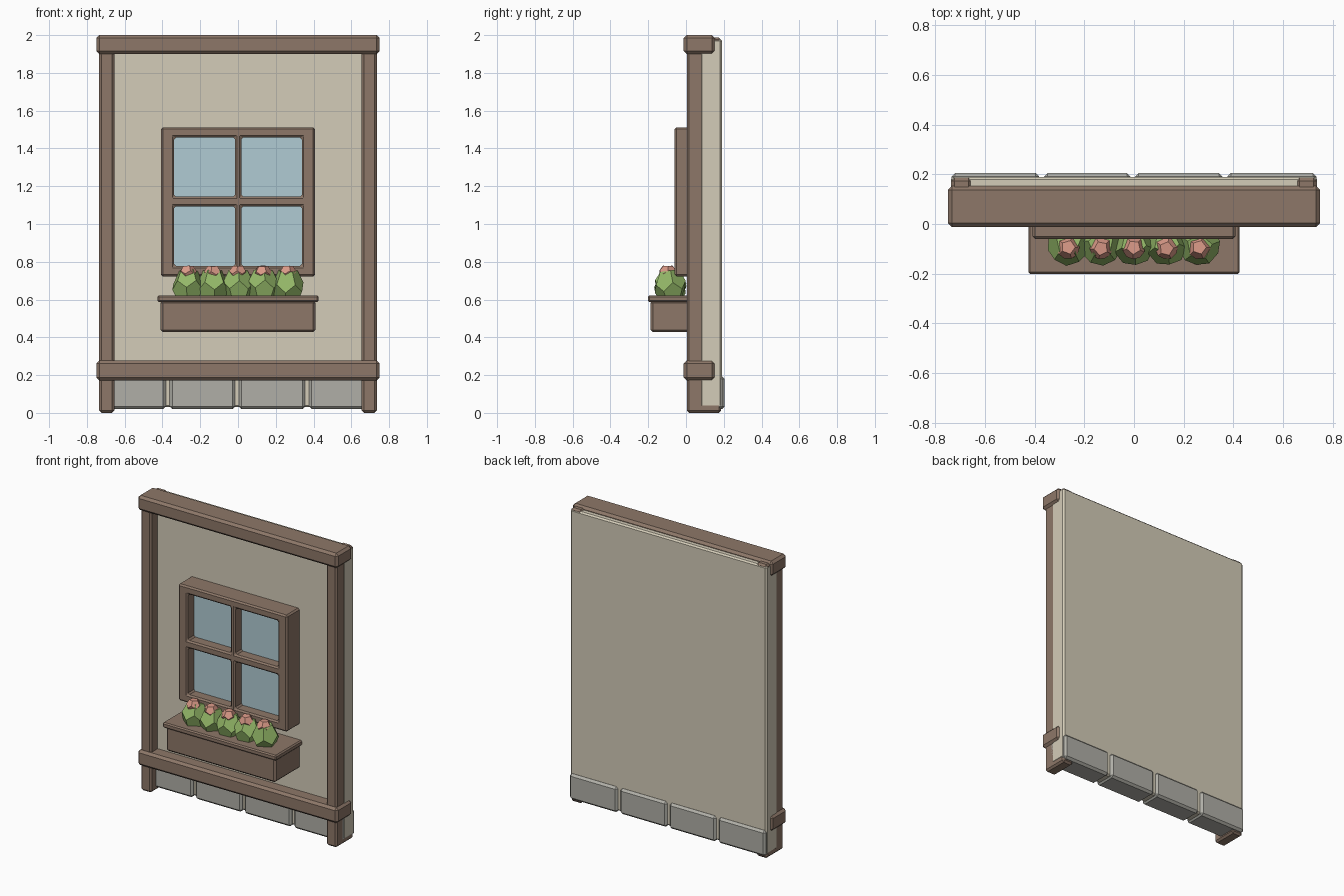
import bpy, bmesh, math, random
from mathutils import Vector, Matrix

if "Cube" in bpy.data.objects:
    bpy.data.objects.remove(bpy.data.objects["Cube"])

random.seed(4)


def mat(name, r, g, b):
    m = bpy.data.materials.new(name)
    lin = [((c / 255 + 0.055) / 1.055) ** 2.4 for c in (r, g, b)]
    m.diffuse_color = (*lin, 1)
    m.use_nodes = True
    m.node_tree.nodes["Principled BSDF"].inputs["Base Color"].default_value = m.diffuse_color
    return m


WOOD = mat("brown wood", 141, 119, 104)
PLASTER = mat("beige plaster", 212, 204, 184)
STONE = mat("grey stone", 176, 175, 167)
GLASS = mat("blue glass", 176, 203, 211)
LEAF = mat("leaf green", 148, 184, 104)
PETAL = mat("petal pink", 217, 153, 135)


def finish(name, bm, material, bevel=0.0):
    bmesh.ops.recalc_face_normals(bm, faces=bm.faces[:])
    me = bpy.data.meshes.new(name)
    bm.to_mesh(me)
    bm.free()
    me.materials.append(material)
    ob = bpy.data.objects.new(name, me)
    bpy.context.collection.objects.link(ob)
    if bevel:
        mod = ob.modifiers.new("chamfer", 'BEVEL')
        mod.width = bevel
        mod.segments = 1
        mod.limit_method = 'ANGLE'
    return ob


def box(name, x, y, z, material, bevel=0.012):
    """Chamfered box from (min, max) ranges on each axis."""
    bm = bmesh.new()
    bmesh.ops.create_cube(bm, size=1)
    for v in bm.verts:
        v.co = [r[0] if c < 0 else r[1] for c, r in zip(v.co, (x, y, z))]
    return finish(name, bm, material, bevel)


def dodecahedron(name, centre, radius, stretch, turn, tilt, material):
    """Twelve-sided lump standing on a pentagon face."""
    bm = bmesh.new()
    for ring_r, ring_z, phase in ((0.607, 0.795, 0), (0.982, 0.188, 0),
                                  (0.982, -0.188, 0.5), (0.607, -0.795, 0.5)):
        for i in range(5):
            a = (i + phase) * math.tau / 5
            bm.verts.new((ring_r * math.cos(a), ring_r * math.sin(a), ring_z))
    bmesh.ops.convex_hull(bm, input=bm.verts[:])
    bmesh.ops.dissolve_limit(bm, angle_limit=0.05, verts=bm.verts[:], edges=bm.edges[:])
    bm.transform(Matrix.Translation(centre)
                 @ Matrix.Diagonal((radius, radius, radius * stretch, 1))
                 @ Matrix.Rotation(tilt, 4, 'X') @ Matrix.Rotation(turn, 4, 'Z'))
    return finish(name, bm, material)


# Wall panel
box("wall_panel", (-0.737, 0.737), (0.075, 0.19), (0.03, 1.98), PLASTER, 0.01)

# Corner posts and cross beams
for side, s in (("left", -1), ("right", 1)):
    box(side + "_post", sorted((s * 0.655, s * 0.735)), (0.005, 0.186), (0.0, 1.988), WOOD)
box("top_beam", (-0.75, 0.75), (-0.012, 0.153), (1.9, 2.0), WOOD, 0.016)
box("bottom_beam", (-0.75, 0.75), (-0.012, 0.153), (0.172, 0.277), WOOD, 0.016)

# Row of foundation stones
edges = (-0.745, -0.372, -0.005, 0.366, 0.745)
for i in range(4):
    box(f"foundation_stone_{i + 1}", (edges[i] + 0.01, edges[i + 1] - 0.01),
        (0.055, 0.205), (0.02, 0.193), STONE, 0.014)

# Window frame: a grid with four open cells, given thickness
xs = (-0.408, -0.338, -0.016, 0.018, 0.338, 0.408)
zs = (0.722, 0.778, 1.093, 1.145, 1.458, 1.512)
bm = bmesh.new()
grid = [[bm.verts.new((x, -0.06, z)) for x in xs] for z in zs]
for r in range(5):
    for c in range(5):
        if not (r in (1, 3) and c in (1, 3)):
            bm.faces.new((grid[r][c], grid[r][c + 1], grid[r + 1][c + 1], grid[r + 1][c]))
ext = bmesh.ops.extrude_face_region(bm, geom=bm.faces[:], use_keep_orig=True)
for v in ext["geom"]:
    if isinstance(v, bmesh.types.BMVert):
        v.co.y = 0.085
finish("window_frame", bm, WOOD, 0.01)

# Glass panes
for r in (1, 3):
    for c in (1, 3):
        box(f"window_pane_{r}_{c}", (xs[c] - 0.005, xs[c + 1] + 0.005), (0.012, 0.02),
            (zs[r] - 0.005, zs[r + 1] + 0.005), GLASS, 0)

# Planter box with its lid
box("planter_box", (-0.41, 0.41), (-0.188, 0.085), (0.428, 0.595), WOOD)
box("planter_lid", (-0.426, 0.426), (-0.202, 0.085), (0.586, 0.622), WOOD, 0.008)

# Row of plants, each with a blossom on top
for i in range(5):
    x = -0.265 + i * 0.132
    dodecahedron(f"plant_{i + 1}", Vector((x, -0.083, 0.668)), 0.086, 1.25,
                 random.uniform(0, math.tau), random.uniform(-0.2, 0.2), LEAF)
    dodecahedron(f"blossom_{i + 1}", Vector((x, -0.096, 0.742)), 0.047, 0.95,
                 random.uniform(0, math.tau), random.uniform(-0.1, 0.1), PETAL)
